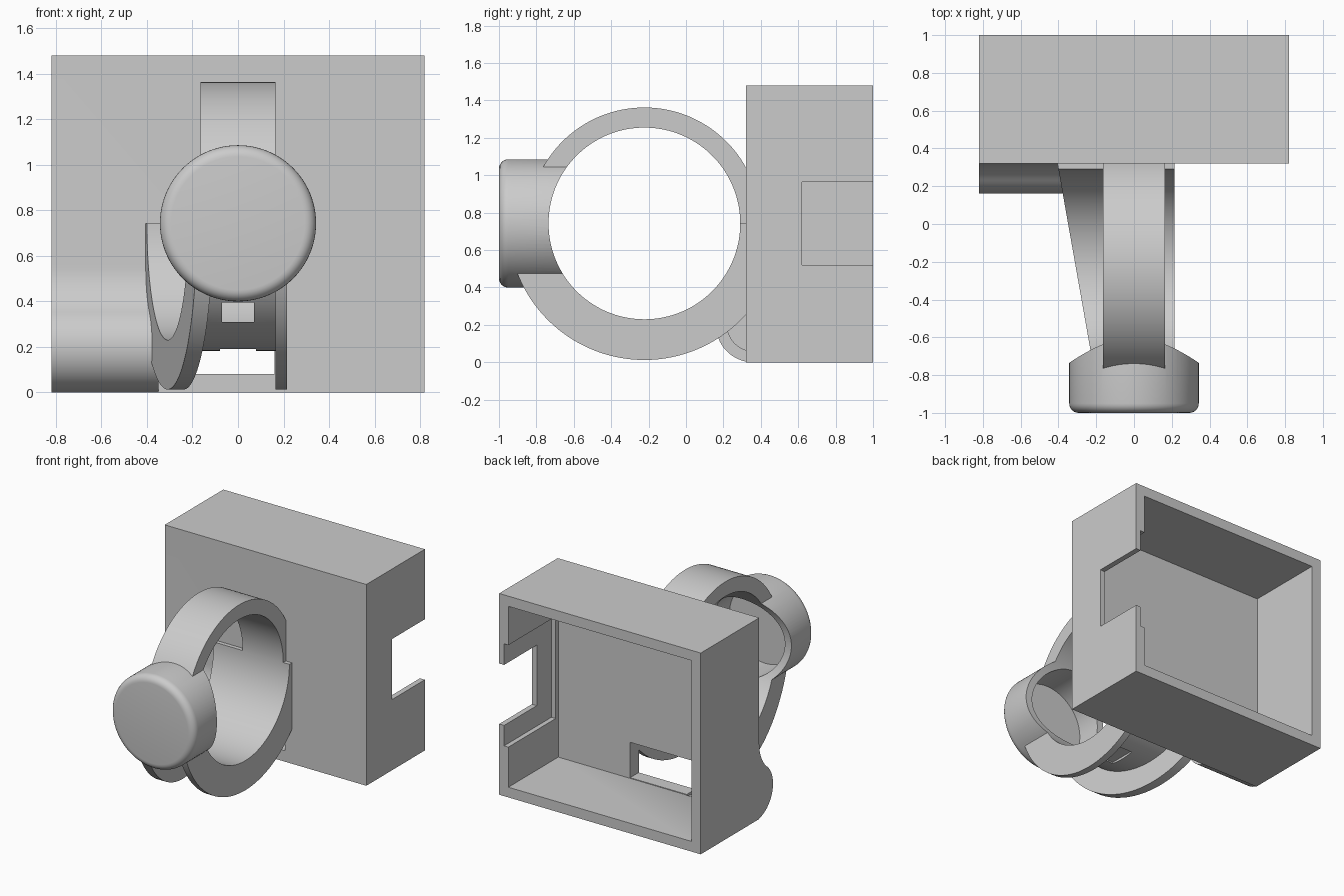
import bpy, bmesh, math
from math import cos, sin, radians
from mathutils import Matrix

if "Cube" in bpy.data.objects:
    bpy.data.objects.remove(bpy.data.objects["Cube"], do_unlink=True)

grey = bpy.data.materials.new("plain grey")
grey.use_nodes = True
grey.diffuse_color = (0.6, 0.6, 0.6, 1)
grey.node_tree.nodes["Principled BSDF"].inputs["Base Color"].default_value = (0.6, 0.6, 0.6, 1)

RING_Y, RING_Z, BORE = -0.2225, 0.7425, 0.5125
WALL_Y = 0.36          # ring parts end inside the housing's front wall


def make(name, bm):
    bmesh.ops.recalc_face_normals(bm, faces=bm.faces)
    mesh = bpy.data.meshes.new(name)
    bm.to_mesh(mesh)
    bm.free()
    mesh.materials.append(grey)
    ob = bpy.data.objects.new(name, mesh)
    bpy.context.collection.objects.link(ob)
    return ob


def arc(cy, cz, r, a0, a1, n):
    steps = [radians(a0 + (a1 - a0) * i / n) for i in range(n + 1)]
    return [(cy + r * cos(a), cz + r * sin(a)) for a in steps]


def prism(name, outline, x0, x1):
    """Extrude a side outline (y, z) between two planes given as functions of y."""
    bm = bmesh.new()
    a = [bm.verts.new((x0(y), y, z)) for y, z in outline]
    b = [bm.verts.new((x1(y), y, z)) for y, z in outline]
    bm.faces.new(a)
    bm.faces.new(b[::-1])
    for i in range(len(a)):
        j = (i + 1) % len(a)
        bm.faces.new((a[i], b[i], b[j], a[j]))
    return make(name, bm)


def at(x):
    return lambda y: x


def half_ring(name, radius, a0, a1, x0, x1):
    outer = arc(RING_Y, RING_Z, radius, a0, a1, 64)
    k = next((p for p in outer if p[0] <= WALL_Y), None)
    outer = [(min(y, WALL_Y), z) for y, z in outer]
    inner = arc(RING_Y, RING_Z, 0.47, a1, a0, 64)
    return prism(name, outer + inner, x0, x1)


def block(name, x, y, z):
    return prism(name, [(y[0], z[0]), (y[1], z[0]), (y[1], z[1]), (y[0], z[1])], at(x[0]), at(x[1]))


def drum(name, radius, y0, y1, round_front=0):
    bm = bmesh.new()
    bmesh.ops.create_cone(bm, cap_ends=True, segments=96, radius1=radius, radius2=radius, depth=y1 - y0)
    bmesh.ops.transform(bm, verts=bm.verts, matrix=Matrix.Translation((0, (y0 + y1) / 2, RING_Z))
                        @ Matrix.Rotation(radians(90), 4, 'X'))
    if round_front:
        rim = [e for e in bm.edges if all(v.co.y < y0 + 0.001 for v in e.verts)]
        bmesh.ops.bevel(bm, geom=rim, offset=round_front, segments=6, profile=0.5, affect='EDGES')
    return make(name, bm)


def combine(target, others, operation):
    for other in others:
        other.hide_render = True
        mod = target.modifiers.new("cut", 'BOOLEAN')
        mod.operation, mod.solver, mod.object = operation, 'EXACT', other
        bpy.context.view_layer.objects.active = target
        bpy.ops.object.modifier_apply(modifier=mod.name)
        bpy.data.objects.remove(other, do_unlink=True)


# Housing: open-backed box with a hollow rounded bulge at the lower front
housing = block("housing", (-0.82, 0.82), (0.32, 1), (0, 1.48))
bulge_outline = (arc(0.36, 0.2, 0.2, 270, 130.9, 24)
                 + arc(0.057, 0.55, 0.263, -49.1, 0, 12)[1:]
                 + [(0.36, 0.55), (0.36, 0.2)])
bulge = prism("bulge", bulge_outline, at(-0.82), at(-0.35))
combine(housing, [bulge], 'UNION')
combine(housing, [
    block("interior", (-0.745, 0.745), (0.42, 1.2), (0.075, 1.405)),
    prism("bulge_cavity", arc(0.36, 0.2, 0.14, 0, 352.5, 47), at(-0.75), at(-0.3)),
    block("front_opening", (-0.745, 0.16), (0.3, 0.5), (0.08, 0.34)),
    block("side_pocket", (0.7, 0.78), (0.45, 1.2), (0.37, 1.12)),
    block("side_notch", (0.7, 0.9), (0.62, 1.2), (0.52, 0.965)),
], 'DIFFERENCE')


# Ring: narrow upper strap, wide lower cradle with one straight and one slanted flange
def slant(offset):
    return lambda y: -0.40 + offset + (0.29 - y) * 0.177


ring = half_ring("ring_mount", 0.62, 0, 180, at(-0.165), at(0.165))
cradle = half_ring("cradle", 0.56, 180, 360, slant(0.03), at(0.19))
combine(cradle, [
    block("front_slot", (-0.07, 0.07), (-0.8, -0.45), (0.31, 0.395)),
    block("bottom_groove", (-0.08, 0.08), (-0.32, -0.12), (0.1, 0.2)),
], 'DIFFERENCE')
combine(ring, [
    cradle,
    half_ring("straight_flange", 0.73, 180, 360, at(0.165), at(0.215)),
    half_ring("slanted_flange", 0.73, 180, 360, slant(0), slant(0.07)),
    drum("cap", 0.343, -1, -0.56, 0.05),
], 'UNION')

# Bore through the ring and the recess in the back of the cap
combine(ring, [
    prism("bore", arc(RING_Y, RING_Z, BORE, 0, 357.5, 143), at(-0.9), at(0.9)),
    drum("cap_recess", 0.29, -0.92, -0.5),
], 'DIFFERENCE')

# Smooth curved faces, keep the hard edges
for ob in (housing, ring):
    bpy.ops.object.select_all(action='DESELECT')
    ob.select_set(True)
    bpy.context.view_layer.objects.active = ob
    bpy.ops.object.shade_smooth_by_angle(angle=radians(30))
